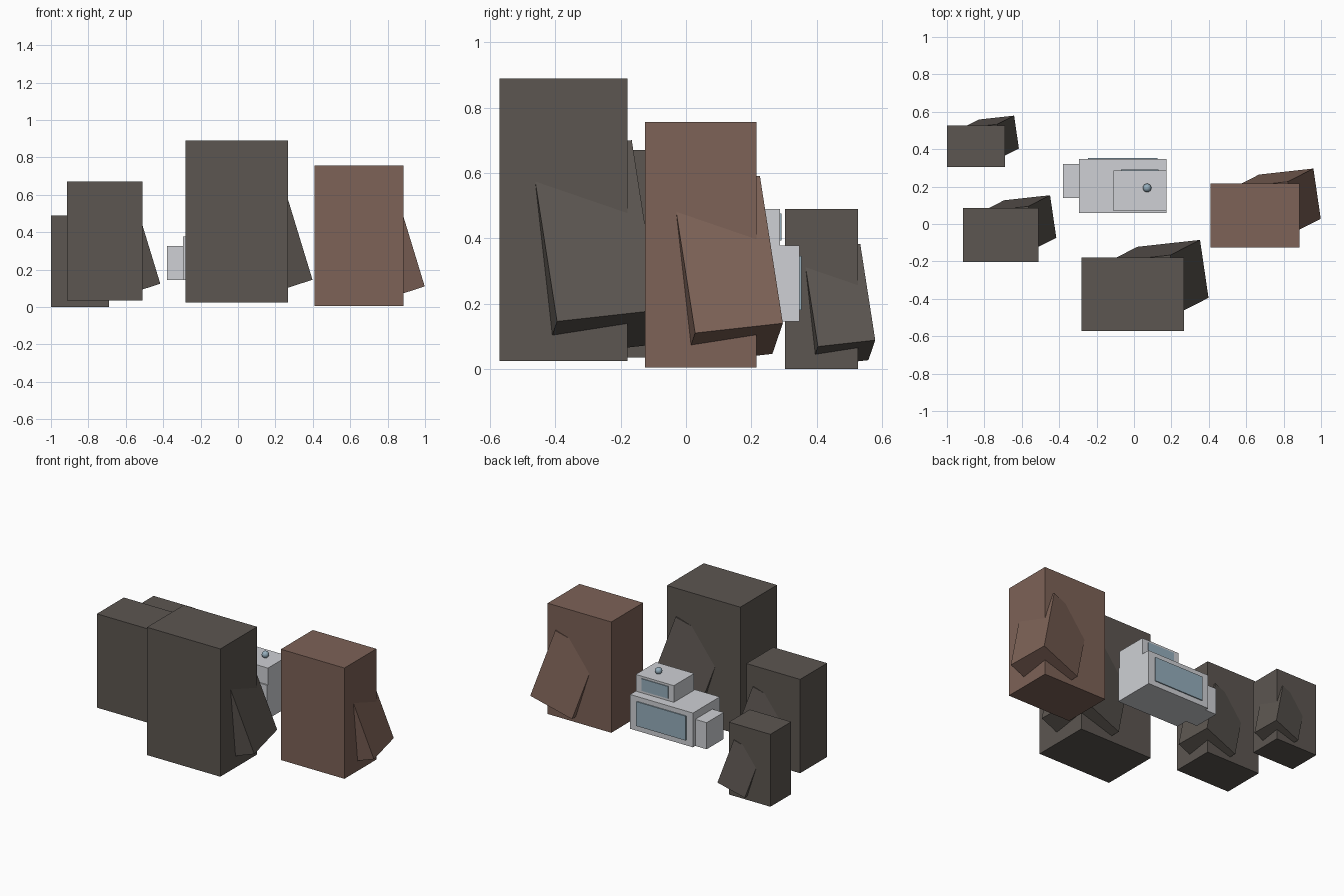
import bpy
from mathutils import Vector, Euler

if "Cube" in bpy.data.objects:
    bpy.data.objects.remove(bpy.data.objects["Cube"])


def material(name, r, g, b):
    m = bpy.data.materials.new(name)
    m.diffuse_color = (r, g, b, 1)
    m.use_nodes = True
    m.node_tree.nodes["Principled BSDF"].inputs["Base Color"].default_value = m.diffuse_color
    return m


DARK = material("dark_stone", 0.107, 0.093, 0.082)
BROWN = material("brown_stone", 0.205, 0.122, 0.095)
HULL = material("pale_metal", 0.62, 0.63, 0.66)
GLASS = material("blue_glass", 0.30, 0.42, 0.50)


def box(name, centre, size, mat, rot=(0, 0, 0)):
    bpy.ops.mesh.primitive_cube_add(size=1, location=centre, rotation=rot)
    o = bpy.context.object
    o.name = name
    o.scale = size
    bpy.ops.object.transform_apply(location=False, rotation=False, scale=True)
    o.data.materials.append(mat)
    return o


def span(name, x, y, z, mat):
    pairs = (x, y, z)
    return box(name, [(a + b) / 2 for a, b in pairs], [b - a for a, b in pairs], mat)


def rock(name, centre, h, mat):
    # upright block with a smaller tilted slab leaning out of its back right corner
    c = Vector(centre)
    box(name + "_block", c, (0.635 * h, 0.4545 * h, h), mat)
    box(name + "_slab", c + Vector((0.157, 0.088, -0.102)) * h,
        (0.409 * h, 0.364 * h, 0.636 * h), mat, Euler((0.115, -0.31, 0.11)))


rock("large_rock", (-0.007, -0.375, 0.457), 0.865, DARK)
rock("brown_rock", (0.647, 0.045, 0.380), 0.75, BROWN)
rock("medium_rock", (-0.713, -0.059, 0.353), 0.635, DARK)
rock("small_rock", (-0.845, 0.415, 0.245), 0.49, DARK)

# floating pod: body, cabin, rear unit
span("pod_body", (-0.295, 0.175), (0.06, 0.347), (0.145, 0.377), HULL)
span("pod_cabin", (-0.11, 0.175), (0.07, 0.287), (0.377, 0.49), HULL)
span("pod_side_unit", (-0.38, -0.295), (0.14, 0.322), (0.145, 0.325), HULL)

# raised windows
span("body_window", (-0.245, 0.125), (0.335, 0.354), (0.18, 0.345), GLASS)
span("cabin_window", (-0.07, 0.13), (0.275, 0.292), (0.393, 0.475), GLASS)

# roof lamp
bpy.ops.mesh.primitive_uv_sphere_add(segments=16, ring_count=10, radius=0.023,
                                     location=(0.07, 0.193, 0.508))
lamp = bpy.context.object
lamp.name = "roof_lamp"
lamp.data.materials.append(GLASS)
bpy.ops.object.shade_smooth_by_angle()
